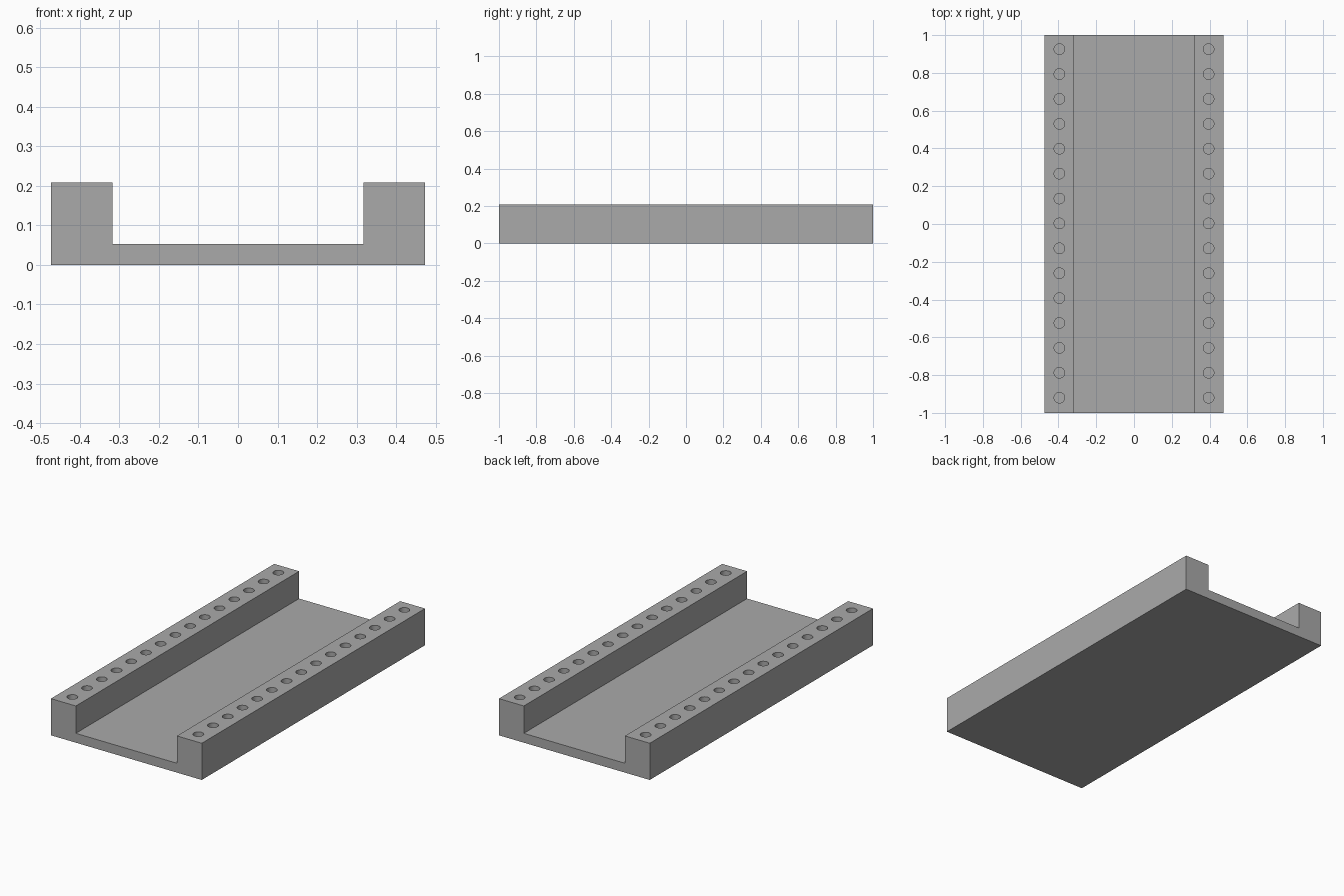
import bpy
import bmesh
import math
from mathutils import Matrix

default = bpy.data.objects.get("Cube")
if default:
    bpy.data.objects.remove(default, do_unlink=True)

HALF_WIDTH, HALF_LENGTH, HEIGHT = 0.473, 1.0, 0.208
CHANNEL_HALF, FLOOR = 0.317, 0.053
HOLE_X, HOLE_RADIUS, HOLE_DEPTH = 0.395, 0.028, 0.13
HOLE_COUNT, HOLE_PITCH, HOLE_SHIFT = 15, 0.1318, 0.003

grey = bpy.data.materials.new("plain_grey")
grey.use_nodes = True
colour = (0.40, 0.40, 0.40, 1)
grey.diffuse_color = colour
grey.node_tree.nodes["Principled BSDF"].inputs["Base Color"].default_value = colour


def make_object(name, bm):
    bmesh.ops.recalc_face_normals(bm, faces=bm.faces)
    mesh = bpy.data.meshes.new(name)
    bm.to_mesh(mesh)
    bm.free()
    mesh.materials.append(grey)
    obj = bpy.data.objects.new(name, mesh)
    bpy.context.collection.objects.link(obj)
    return obj


# Channel body: U-shaped profile extruded along its length
right_half = [(HALF_WIDTH, 0), (HALF_WIDTH, HEIGHT),
              (CHANNEL_HALF, HEIGHT), (CHANNEL_HALF, FLOOR)]
profile = right_half + [(-x, z) for x, z in reversed(right_half)]
bm = bmesh.new()
face = bm.faces.new([bm.verts.new((x, -HALF_LENGTH, z)) for x, z in profile])
extruded = bmesh.ops.extrude_face_region(bm, geom=[face])["geom"]
back = [v for v in extruded if isinstance(v, bmesh.types.BMVert)]
bmesh.ops.translate(bm, verts=back, vec=(0, 2 * HALF_LENGTH, 0))
if not face.is_valid or len(bm.faces) < len(profile) + 2:
    bm.faces.new([v for v in bm.verts if v.co.y < 0])
body = make_object("channel_base", bm)

# Cutter: a row of round blind holes in each rail
bm = bmesh.new()
for side in (-1, 1):
    for i in range(HOLE_COUNT):
        y = (i - (HOLE_COUNT - 1) / 2) * HOLE_PITCH + HOLE_SHIFT
        bmesh.ops.create_cone(
            bm, cap_ends=True, segments=32, radius1=HOLE_RADIUS,
            radius2=HOLE_RADIUS, depth=2 * HOLE_DEPTH,
            matrix=Matrix.Translation((side * HOLE_X, y, HEIGHT)))
cutter = make_object("hole_cutter", bm)
cutter.hide_render = True

# Drill the holes, then discard the cutter
drill = body.modifiers.new("rail_holes", "BOOLEAN")
drill.operation = "DIFFERENCE"
drill.solver = "EXACT"
drill.object = cutter
bpy.context.view_layer.objects.active = body
body.select_set(True)
bpy.ops.object.modifier_apply(modifier=drill.name)
bpy.data.objects.remove(cutter, do_unlink=True)
bpy.ops.object.shade_smooth_by_angle(angle=math.radians(30))
